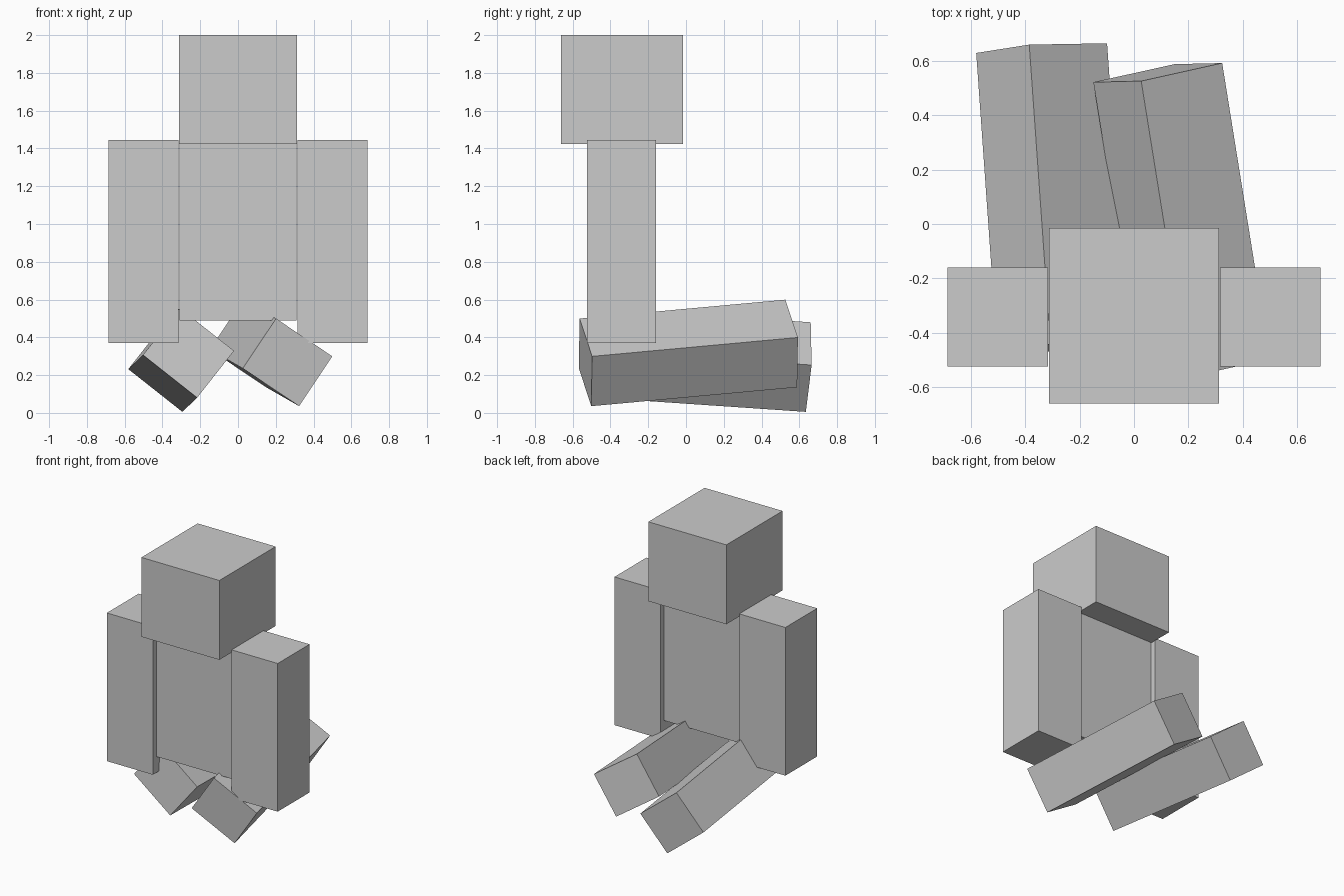
import bpy
import bmesh
from mathutils import Matrix, Vector

default = bpy.data.objects.get("Cube")
if default:
    bpy.data.objects.remove(default, do_unlink=True)

# Single plain grey
GREY = (0.6, 0.6, 0.6, 1.0)
grey = bpy.data.materials.new("plain_grey")
grey.use_nodes = True
grey.diffuse_color = GREY
grey.node_tree.nodes["Principled BSDF"].inputs["Base Color"].default_value = GREY


def block(name, centre, size, along=(0, 1, 0), across=(1, 0, 0)):
    """Box sized (across, along, up), turned so its y axis follows 'along'."""
    y = Vector(along).normalized()
    x = Vector(across)
    x = (x - y * x.dot(y)).normalized()
    turn = Matrix((x, y, x.cross(y))).transposed()
    bm = bmesh.new()
    bmesh.ops.create_cube(bm, size=1)
    bmesh.ops.scale(bm, vec=size, verts=bm.verts)
    mesh = bpy.data.meshes.new(name)
    bm.to_mesh(mesh)
    bm.free()
    mesh.materials.append(grey)
    obj = bpy.data.objects.new(name, mesh)
    obj.matrix_world = Matrix.Translation(centre) @ turn.to_4x4()
    bpy.context.collection.objects.link(obj)
    return obj


# Head and body
block("head", (0, -0.338, 1.712), (0.626, 0.645, 0.576))
block("torso", (0, -0.342, 0.957), (0.622, 0.295, 0.934))

# Arms hang straight at both sides
for side, name in ((1, "left_arm"), (-1, "right_arm")):
    block(name, (side * 0.501, -0.342, 0.908), (0.37, 0.365, 1.075))

# Legs stretch backwards, each rolled and tilted its own way
leg_size = (0.365, 1.108, 0.317)
block("left_leg", (0.175, 0.0125, 0.3175), leg_size,
      along=(-0.175, 1.09, 0.1), across=(0.298, 0.067, -0.2))
block("right_leg", (-0.301, 0.096, 0.28), leg_size,
      along=(-0.078, 1.103, -0.075), across=(0.285, 0.005, -0.225))
